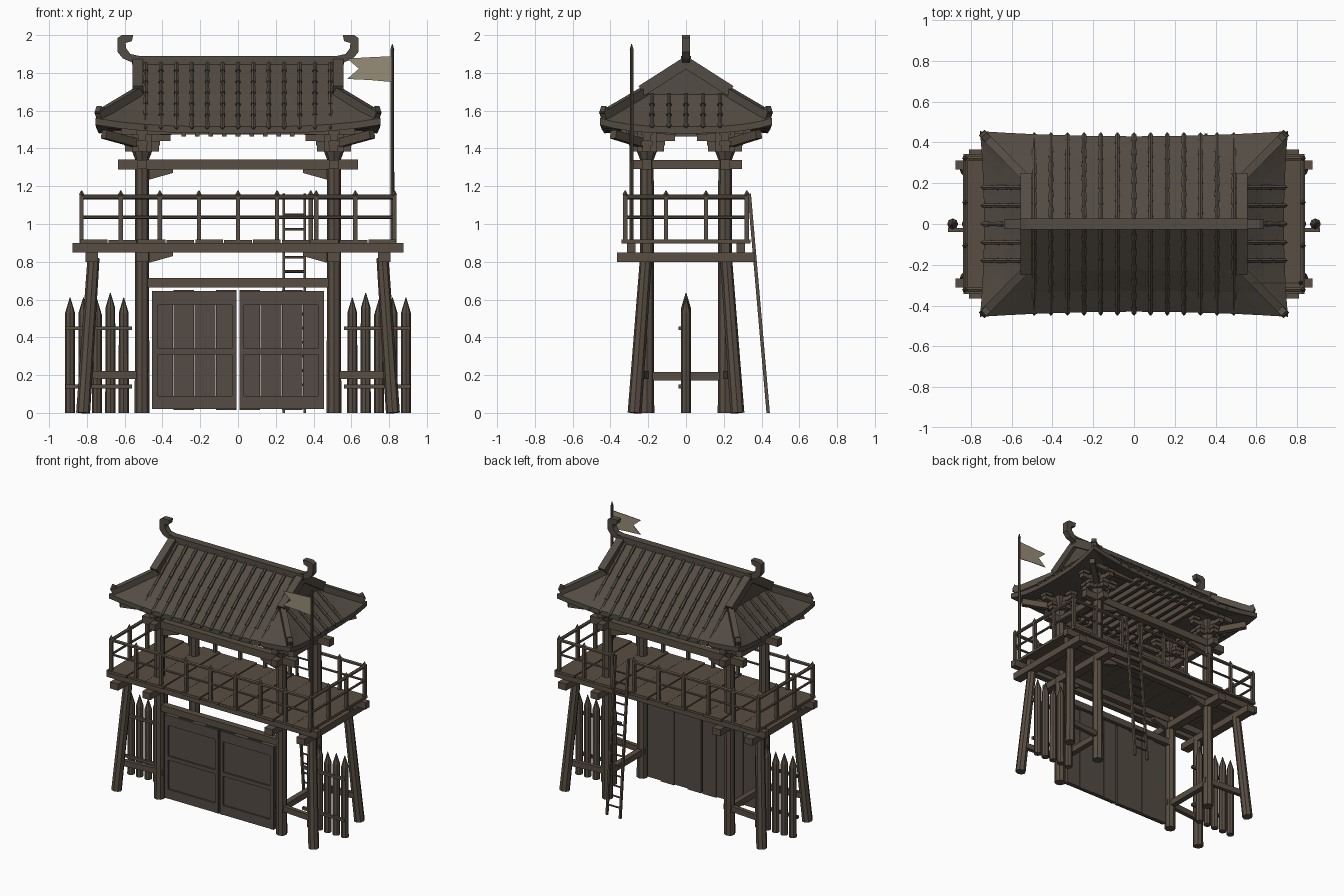
import bpy, bmesh
from math import radians
from mathutils import Vector, Matrix

cube = bpy.data.objects.get("Cube")
if cube:
    bpy.data.objects.remove(cube)


def material(name, rgb):
    m = bpy.data.materials.new(name)
    m.use_nodes = True
    m.diffuse_color = (*rgb, 1)
    m.node_tree.nodes["Principled BSDF"].inputs["Base Color"].default_value = (*rgb, 1)
    return m


WOOD = material("brown wood", (0.098, 0.076, 0.056))
DOOR = material("gate wood", (0.088, 0.071, 0.058))
ROOF = material("roof tile", (0.086, 0.072, 0.056))
CLOTH = material("flag cloth", (0.31, 0.27, 0.19))
SIDES = (-1, 1)


class Part:
    """Collects simple solids into one named object."""
    def __init__(self, name, mat):
        self.name, self.mat, self.bm = name, mat, bmesh.new()

    def box(self, x0, x1, y0, y1, z0, z1):
        c = Vector((x0 + x1, y0 + y1, z0 + z1)) / 2
        m = Matrix.Translation(c) @ Matrix.Diagonal((abs(x1 - x0), abs(y1 - y0), abs(z1 - z0), 1))
        bmesh.ops.create_cube(self.bm, size=1, matrix=m)

    def frame(self, a, b):
        d = (b - a).normalized()
        side = Vector((0, 0, 1)).cross(d)
        side = side.normalized() if side.length > 0.01 else Vector((1, 0, 0))
        rot = Matrix((side, d.cross(side), d)).transposed().to_4x4()
        return Matrix.Translation((a + b) / 2) @ rot, (b - a).length

    def beam(self, a, b, w, h):
        m, n = self.frame(Vector(a), Vector(b))
        bmesh.ops.create_cube(self.bm, size=1, matrix=m @ Matrix.Diagonal((w, h, n, 1)))

    def rod(self, a, b, r1, r2=None, sides=8):
        m, n = self.frame(Vector(a), Vector(b))
        bmesh.ops.create_cone(self.bm, cap_ends=True, segments=sides, radius1=r1,
                              radius2=r1 if r2 is None else r2, depth=n, matrix=m)

    def prism(self, profile, y0, y1):
        rings = [[self.bm.verts.new((x, y, z)) for x, z in profile] for y in (y0, y1)]
        self.bm.faces.new(rings[0])
        self.bm.faces.new(rings[1][::-1])
        for i in range(len(profile)):
            j = (i + 1) % len(profile)
            self.bm.faces.new((rings[0][j], rings[0][i], rings[1][i], rings[1][j]))

    def done(self):
        bmesh.ops.recalc_face_normals(self.bm, faces=self.bm.faces)
        me = bpy.data.meshes.new(self.name)
        self.bm.to_mesh(me)
        self.bm.free()
        me.materials.append(self.mat)
        ob = bpy.data.objects.new(self.name, me)
        bpy.context.collection.objects.link(ob)
        return ob


PX, PY = 0.508, 0.207

# Main posts and splayed legs
posts, legs = Part("main_posts", WOOD), Part("splayed_legs", WOOD)
ties, beams = Part("tie_beams", WOOD), Part("top_beams", WOOD)
brackets = Part("roof_brackets", WOOD)
for sx in SIDES:
    for sy in SIDES:
        x, y = sx * PX, sy * PY
        posts.rod((x, y, 0), (x, y, 1.35), 0.039, 0.036)
        posts.rod((x, y, 1.34), (x, y, 1.39), 0.036, 0.055)
        legs.rod((sx * 0.82, sy * 0.272, 0), (sx * 0.765, sy * 0.212, 0.82), 0.037, 0.032)
        ties.beam((sx * 0.80, sy * 0.235, 0.2), (sx * 0.47, sy * PY, 0.2), 0.03, 0.042)
        # Stacked bracket arms with bearing blocks
        for half, z, w in ((0.09, 1.385, 0.045), (0.15, 1.44, 0.04)):
            brackets.box(x - half, x + half, y - w / 2, y + w / 2, z, z + 0.04)
            brackets.box(x - w / 2, x + w / 2, y - half, y + half, z, z + 0.04)
            for s in SIDES:
                for bx, by in ((x + s * (half - 0.025), y), (x, y + s * (half - 0.025))):
                    brackets.box(bx - 0.03, bx + 0.03, by - 0.03, by + 0.03, z + 0.03, z + 0.055)
        brackets.box(x - 0.05, x + 0.05, y - 0.05, y + 0.05, 1.38, 1.5)
        brackets.beam((x, y, 1.42), (sx * 0.71, sy * 0.385, 1.475), 0.04, 0.045)
    ties.box(sx * PX - 0.02, sx * PX + 0.02, -PY, PY, 0.172, 0.217)
    beams.box(sx * PX - 0.025, sx * PX + 0.025, -0.297, 0.297, 1.29, 1.338)
for sy in SIDES:
    beams.box(-0.635, 0.635, sy * PY - 0.025, sy * PY + 0.025, 1.288, 1.342)
    beams.box(-0.62, 0.62, sy * 0.33 - 0.015, sy * 0.33 + 0.015, 1.475, 1.51)

# Knee braces in the corners below beams and platform
knees = Part("knee_braces", WOOD)
for sx in SIDES:
    for sy in SIDES:
        for z in (1.29, 0.85):
            knees.prism([(sx * 0.47, z), (sx * 0.345, z), (sx * 0.345, z - 0.02), (sx * 0.47, z - 0.055)],
                        sy * PY - 0.016, sy * PY + 0.016)

# Platform: joists, edge beams, boards
deck = Part("platform_frame", WOOD)
for sx in SIDES:
    for jx in (0.775, PX):
        deck.box(sx * jx - 0.033, sx * jx + 0.033, -0.365, 0.365, 0.80, 0.85)
for sy in SIDES:
    for yy in (0.29, PY):
        half = 0.875 if yy > 0.25 else 0.80
        deck.box(-half, half, sy * yy - 0.022, sy * yy + 0.022, 0.85, 0.9)
boards = Part("platform_boards", WOOD)
step = 1.68 / 11
for i in range(11):
    x = -0.84 + i * step
    trim = 0.008 * (i % 2)
    boards.box(x + 0.003, x + step - 0.003, -0.342 + trim, 0.342 - trim, 0.898, 0.918 - trim / 2)

# Railing, open at the back for the ladder
rail = Part("railing", WOOD)


def rail_post(x, y):
    rail.box(x - 0.011, x + 0.011, y - 0.011, y + 0.011, 0.9, 1.155)
    rail.rod((x, y, 1.155), (x, y, 1.178), 0.015, 0.002, 4)


RX, RY = 0.828, 0.322
for i in range(9):
    x = -RX + i * RX / 4
    rail_post(x, -RY)
    if i != 6:
        rail_post(x, RY)
rail_post(0.385, RY)
for sx in SIDES:
    for y in (-0.106, 0.106):
        rail_post(sx * RX, y)
for z, r in ((1.143, 0.013), (1.035, 0.009)):
    for sx in SIDES:
        rail.rod((sx * RX, -RY, z), (sx * RX, RY, z), r, sides=6)
    for x0, x1, y in ((-RX, RX, -RY), (-RX, RX / 4, RY), (0.385, RX, RY)):
        rail.rod((x0, y, z), (x1, y, z), r, sides=6)

# Ladder
ladder = Part("ladder", WOOD)
foot, head = Vector((0, 0.435, 0)), Vector((0, 0.335, 1.16))
for x in (0.243, 0.353):
    off = Vector((x, 0, 0))
    ladder.beam(foot + off, head + off, 0.014, 0.018)
for i in range(1, 15):
    p = foot.lerp(head, i / 15.5)
    ladder.rod(p + Vector((0.243, 0, 0)), p + Vector((0.353, 0, 0)), 0.007, sides=6)

# Gate: lintel, plank leaves, raised frames on the front
lintel = Part("gate_lintel", WOOD)
lintel.box(-0.48, 0.48, -PY - 0.025, -PY + 0.025, 0.665, 0.713)
gate, trim = Part("gate_planks", DOOR), Part("gate_frames", DOOR)
for sx in SIDES:
    for i in range(4):
        x = 0.006 + i * 0.1125
        d = 0.006 * (i % 2)
        gate.box(sx * (x + 0.001), sx * (x + 0.1115), -0.212, -0.188 - d / 2, 0.014 + d, 0.65 - d)
    for x0, x1 in ((0.008, 0.032), (0.424, 0.454)):
        trim.box(sx * x0, sx * x1, -0.226, -0.21, 0.02, 0.645)
    for z0, z1 in ((0.02, 0.09), (0.31, 0.34), (0.57, 0.645)):
        trim.box(sx * 0.03, sx * 0.426, -0.224, -0.21, z0, z1)

# Side palisades
fence = Part("palisade", WOOD)
for sx in SIDES:
    for i in range(5):
        x = sx * (0.605 + i * 0.071)
        top = 0.61 + 0.025 * (i == 1) - 0.01 * (i == 2)
        fence.rod((x, 0, 0), (x, 0, top - 0.08), 0.027, 0.026)
        fence.rod((x, 0, top - 0.08), (x, 0, top), 0.026, 0.002)
    for z in (0.14, 0.448):
        fence.box(sx * 0.56, sx * 0.912, -0.04, -0.02, z - 0.01, z + 0.01)

# Roof body: two long slopes, two hips, gables, fascia and soffit
roof = Part("roof_body", ROOF)
N, HX, HY, RIDGE, MID = 12, 0.53, 0.225, 1.86, 1.685


def eave(t, along_x, s):
    lift = 1.515 + 0.045 * abs(t) ** 3
    if along_x:
        return (0.755 * t, s * (0.43 + 0.025 * t * t), lift)
    return (s * (0.735 + 0.02 * t * t), 0.455 * t, lift)


def strip(rows):
    grid = [[roof.bm.verts.new(p) for p in r] for r in rows]
    for a, b in zip(grid, grid[1:]):
        for i in range(N):
            roof.bm.faces.new((a[i], a[i + 1], b[i + 1], b[i]))


ts = [-1 + 2 * i / N for i in range(N + 1)]
for s in SIDES:
    for along_x in (True, False):
        edge = [Vector(eave(t, along_x, s)) for t in ts]
        low = [p - Vector((0, 0, 0.035)) for p in edge]
        inner = [Vector((p.x * 0.4, p.y * 0.4, 1.51)) for p in low]
        core = [Vector((p.x * 0.02, p.y * 0.02, 1.51)) for p in low]
        if along_x:
            mid = [Vector((HX * t, s * HY, MID)) for t in ts]
            top = [[Vector((HX * t, 0, RIDGE)) for t in ts], mid]
        else:
            mid = [Vector((s * HX, HY * t, MID)) for t in ts]
            top = [mid]
        half = [a.lerp(b, 0.5) - Vector((0, 0, 0.008)) for a, b in zip(mid, edge)]
        strip(top + [half, edge, low, inner, core])
    roof.bm.faces.new([roof.bm.verts.new(p) for p in
                       ((s * HX, -HY, MID), (s * HX, HY, MID), (s * HX, 0, RIDGE))])
bmesh.ops.remove_doubles(roof.bm, verts=roof.bm.verts, dist=0.0005)

# Tile ribs made of overlapping tapered lengths
ribs = Part("roof_ribs", ROOF)


def rib(points, pieces):
    for a, b in zip(points, points[1:]):
        a, b = Vector(a), Vector(b)
        for k in range(pieces):
            ribs.rod(a.lerp(b, k / pieces), a.lerp(b, (k + 1) / pieces), 0.010, 0.014, 6)
    d = (Vector(points[-1]) - Vector(points[-2])).normalized()
    ribs.rod(points[-1], Vector(points[-1]) + d * 0.02, 0.014, 0.003, 6)


for s in SIDES:
    for i in range(-6, 7):
        rib([(i * 0.0815, 0, RIDGE + 0.006), (i * 0.0815, s * HY, MID + 0.006),
             (i * 0.0815, s * 0.432, 1.516)], 3)
    for i in range(-2, 3):
        rib([(s * 0.54, i * 0.09, MID), (s * 0.735, i * 0.09, 1.522)], 3)

# Ridge, rake boards, hip ridges with upturned ends
ridge = Part("ridges", ROOF)
ridge.box(-0.56, 0.56, -0.027, 0.027, 1.845, 1.89)
hook = [(.50, 1.885), (.57, 1.90), (.592, 1.93), (.595, 1.958), (.562, 1.968), (.555, 2.0),
        (.615, 2.0), (.638, 1.985), (.637, 1.91), (.61, 1.877), (.56, 1.855), (.50, 1.855)]
for sx in SIDES:
    ridge.prism([(sx * x, z) for x, z in hook], -0.022, 0.022)
    for sy in SIDES:
        ridge.beam((sx * 0.53, 0, 1.855), (sx * 0.53, sy * 0.235, 1.705), 0.055, 0.06)
        ridge.beam((sx * 0.52, sy * 0.215, 1.705), (sx * 0.74, sy * 0.44, 1.573), 0.04, 0.045)
        ridge.beam((sx * 0.715, sy * 0.415, 1.59), (sx * 0.742, sy * 0.442, 1.605), 0.036, 0.04)

# Rafters under the eaves
rafters = Part("rafters", WOOD)
for i in range(-4, 5):
    rafters.box(i * 0.072 - 0.012, i * 0.072 + 0.012, -0.4, 0.4, 1.462, 1.5)

# Flag pole and swallow-tailed flag
pole = Part("flag_pole", WOOD)
pole.rod((0.817, -0.288, 0.85), (0.817, -0.288, 1.92), 0.011, 0.009)
pole.rod((0.817, -0.288, 1.92), (0.817, -0.288, 1.952), 0.011, 0.002)
flag = Part("flag", CLOTH)
flag.prism([(0.812, 1.888), (0.7, 1.883), (0.578, 1.876), (0.64, 1.822), (0.578, 1.768), (0.7, 1.762),
            (0.812, 1.752)], -0.291, -0.286)

for p in (posts, legs, ties, beams, brackets, knees, deck, boards, rail, ladder, lintel, gate,
          trim, fence, roof, ribs, ridge, rafters, pole, flag):
    p.done()
